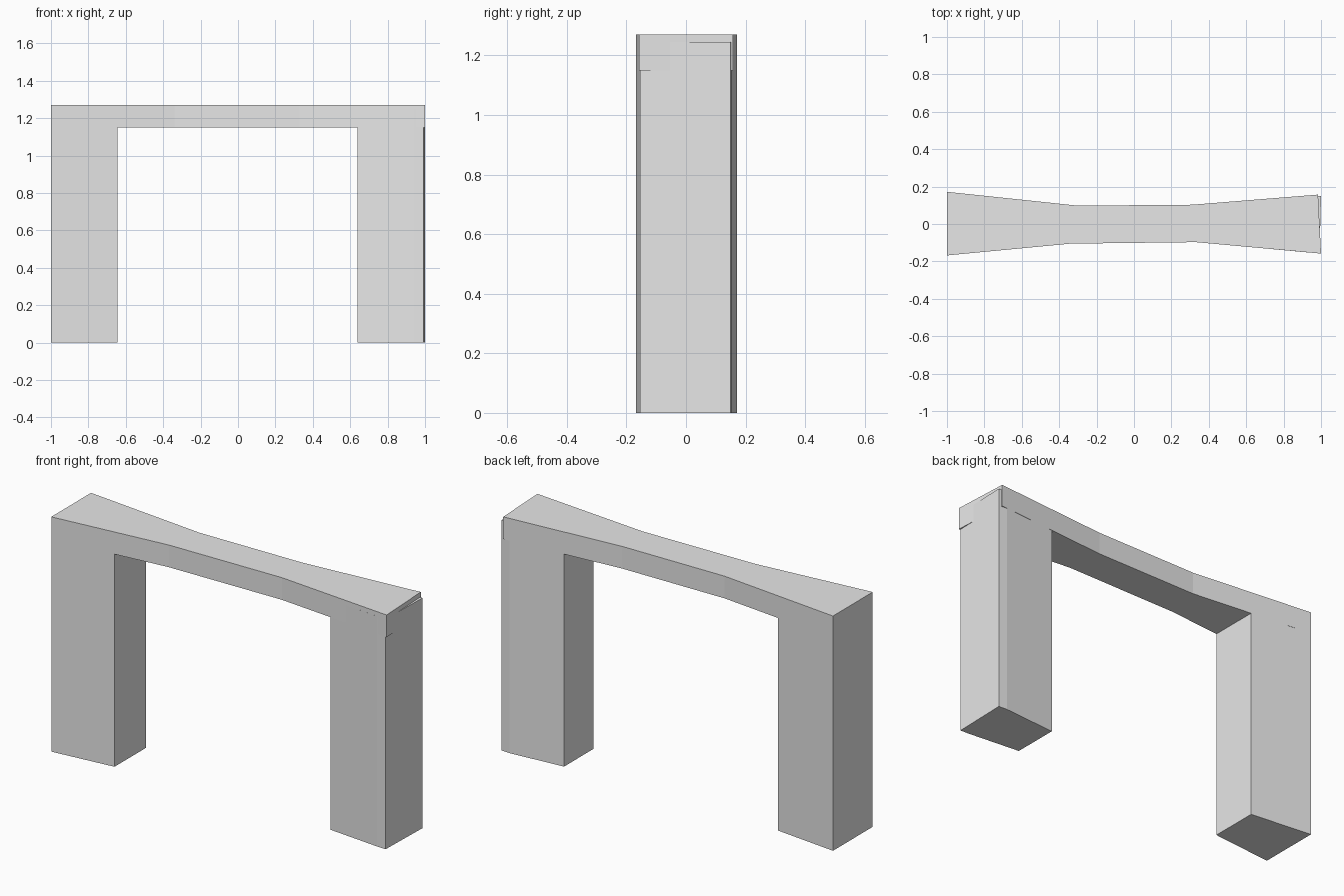
import bpy, bmesh

cube = bpy.data.objects.get("Cube")
if cube:
    bpy.data.objects.remove(cube, do_unlink=True)

grey = bpy.data.materials.new("plain grey")
grey.use_nodes = True
grey.diffuse_color = (0.8, 0.8, 0.8, 1)
grey.node_tree.nodes["Principled BSDF"].inputs["Base Color"].default_value = (0.8, 0.8, 0.8, 1)


def prism(name, outline, bottom, top):
    """Extrude a counter-clockwise plan outline from bottom to top."""
    bm = bmesh.new()
    base = bm.faces.new([bm.verts.new((x, y, bottom)) for x, y in outline])
    new = bmesh.ops.extrude_face_region(bm, geom=[base], use_keep_orig=True)
    verts = [v for v in new["geom"] if isinstance(v, bmesh.types.BMVert)]
    bmesh.ops.translate(bm, verts=verts, vec=(0, 0, top - bottom))
    bmesh.ops.recalc_face_normals(bm, faces=bm.faces)
    mesh = bpy.data.meshes.new(name)
    bm.to_mesh(mesh)
    bm.free()
    mesh.materials.append(grey)
    obj = bpy.data.objects.new(name, mesh)
    bpy.context.collection.objects.link(obj)


TOP, BEAM_BOTTOM = 1.27, 1.15

# Waisted beam, wider at the ends, with a slightly skewed +x end
prism("top_beam", [(-1, -0.168), (-0.34, -0.105), (0.33, -0.097), (1, -0.158),
                   (0.984, 0.157), (0.31, 0.103), (-0.3, 0.098), (-1, 0.172)],
      BEAM_BOTTOM, TOP)

# Leg at the -x end, flush with the beam
prism("right_leg", [(-1, -0.168), (-0.645, -0.134), (-0.645, 0.134), (-1, 0.172)],
      0, BEAM_BOTTOM)

# Leg at the +x end, reaching up into the beam and past its skewed end
prism("left_leg", [(0.64, -0.125), (0.94, -0.153), (0.992, -0.155),
                   (1, 0.150), (0.95, 0.153), (0.64, 0.129)],
      0, 1.245)
